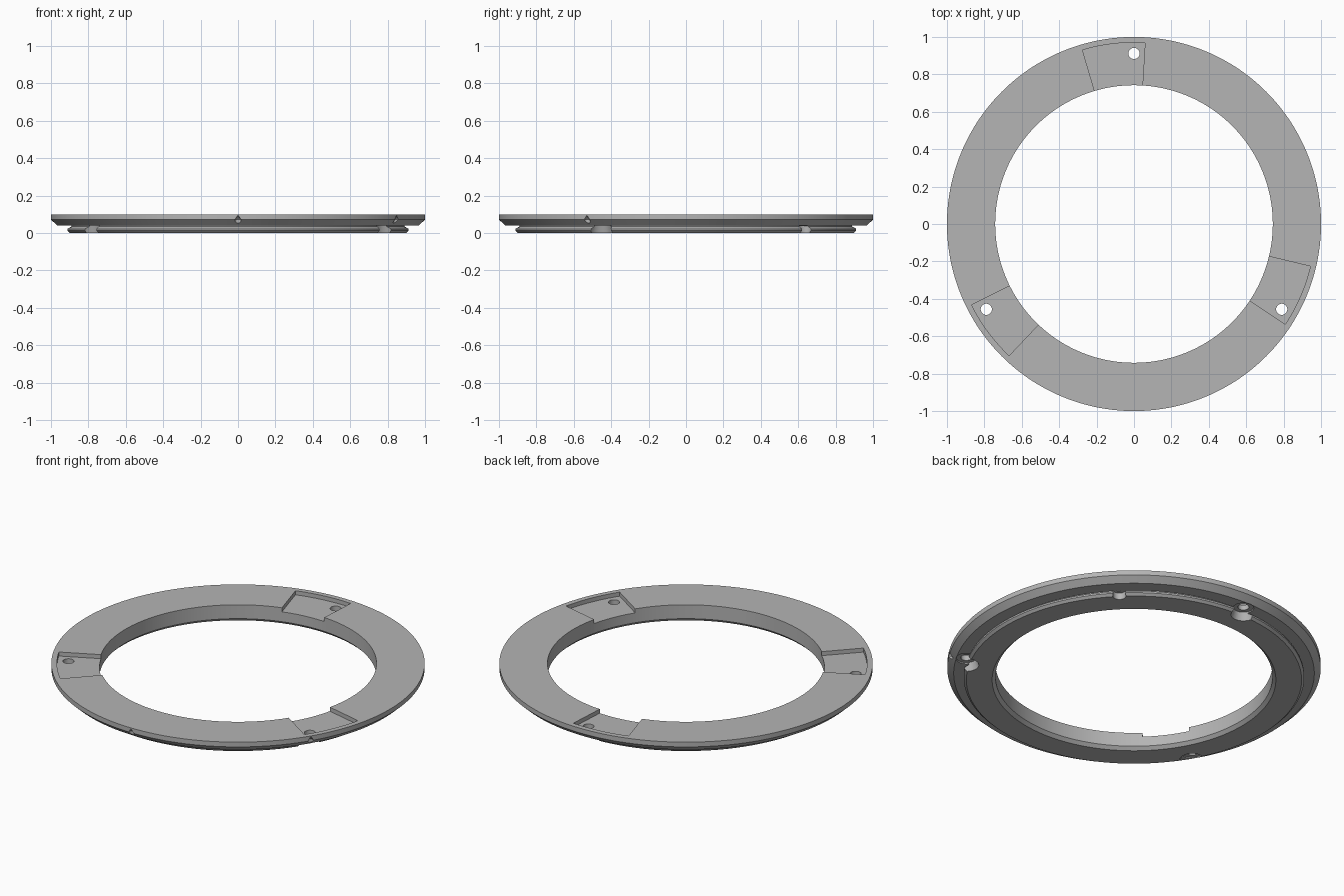
import bpy, bmesh
from math import cos, sin, radians

cube = bpy.data.objects.get("Cube")
if cube:
    bpy.data.objects.remove(cube, do_unlink=True)

grey = bpy.data.materials.new("plain grey")
grey.use_nodes = True
colour = (0.46, 0.46, 0.46, 1)
grey.diffuse_color = colour
grey.node_tree.nodes["Principled BSDF"].inputs["Base Color"].default_value = colour


def lathe(name, profile, segs, start=0, end=360, centre=(0, 0)):
    """Revolve a closed (radius, height) profile; partial sweeps get end caps."""
    full = end - start == 360
    bm = bmesh.new()
    rings = []
    for i in range(segs if full else segs + 1):
        a = radians(start + (end - start) * i / segs)
        rings.append([bm.verts.new((centre[0] + r * cos(a), centre[1] + r * sin(a), z))
                      for r, z in profile])
    n = len(profile)
    for i in range(segs):
        a, b = rings[i], rings[(i + 1) % len(rings)]
        for j in range(n):
            k = (j + 1) % n
            if profile[j][0] == 0 and profile[k][0] == 0:
                continue
            bm.faces.new((a[j], b[j], b[k], a[k]))
    if not full:
        bm.faces.new(rings[0])
        bm.faces.new(rings[-1])
    bmesh.ops.remove_doubles(bm, verts=bm.verts, dist=1e-6)
    bmesh.ops.recalc_face_normals(bm, faces=bm.faces)
    mesh = bpy.data.meshes.new(name)
    bm.to_mesh(mesh)
    bm.free()
    mesh.materials.append(grey)
    obj = bpy.data.objects.new(name, mesh)
    bpy.context.collection.objects.link(obj)
    return obj


def polar(radius, angle):
    return radius * cos(radians(angle)), radius * sin(radians(angle))


def cut(target, cutter):
    """Subtract the cutter, bake the result and discard the cutter."""
    cutter.hide_render = True
    mod = target.modifiers.new("cut", "BOOLEAN")
    mod.operation = "DIFFERENCE"
    mod.solver = "EXACT"
    mod.object = cutter
    deps = bpy.context.evaluated_depsgraph_get()
    baked = bpy.data.meshes.new_from_object(target.evaluated_get(deps))
    target.modifiers.clear()
    target.data = baked
    bpy.data.objects.remove(cutter, do_unlink=True)


# Flange with chamfered rim, grooved locating lip and chamfered bore
ring = lathe("mounting_ring", [
    (0.742, 0.1), (1, 0.1), (1, 0.072), (0.966, 0.04), (0.89, 0.04), (0.89, 0.035),
    (0.912, 0.023), (0.912, 0.013), (0.898, 0), (0.76, 0), (0.742, 0.018)], 240)

# Three top pockets, each with a screw hole countersunk from below
for angle in (90, 210, 330):
    cut(ring, lathe("pocket_cutter", [(0.6, 0.076), (0.97, 0.076), (0.97, 0.2), (0.6, 0.2)],
                    16, angle - 3.5, angle + 16.5))
    cut(ring, lathe("screw_cutter", [
        (0, -0.05), (0.067, -0.05), (0.067, 0), (0.054, 0.046),
        (0.03, 0.046), (0.03, 0.2), (0, 0.2)], 32, centre=polar(0.912, angle)))

# Key notch in the lip
cut(ring, lathe("key_cutter", [(0, -0.05), (0.035, -0.05), (0.035, 0.039), (0, 0.039)],
                24, centre=polar(0.9, 45)))

# Two pointed index marks drilled up into the rim
for angle in (-90, -32):
    cut(ring, lathe("mark_cutter", [(0, 0), (0.017, 0), (0.017, 0.072), (0, 0.098)],
                    16, centre=polar(0.997, angle)))

bpy.ops.object.select_all(action="DESELECT")
ring.select_set(True)
bpy.context.view_layer.objects.active = ring
bpy.ops.object.shade_smooth_by_angle(angle=radians(25))
